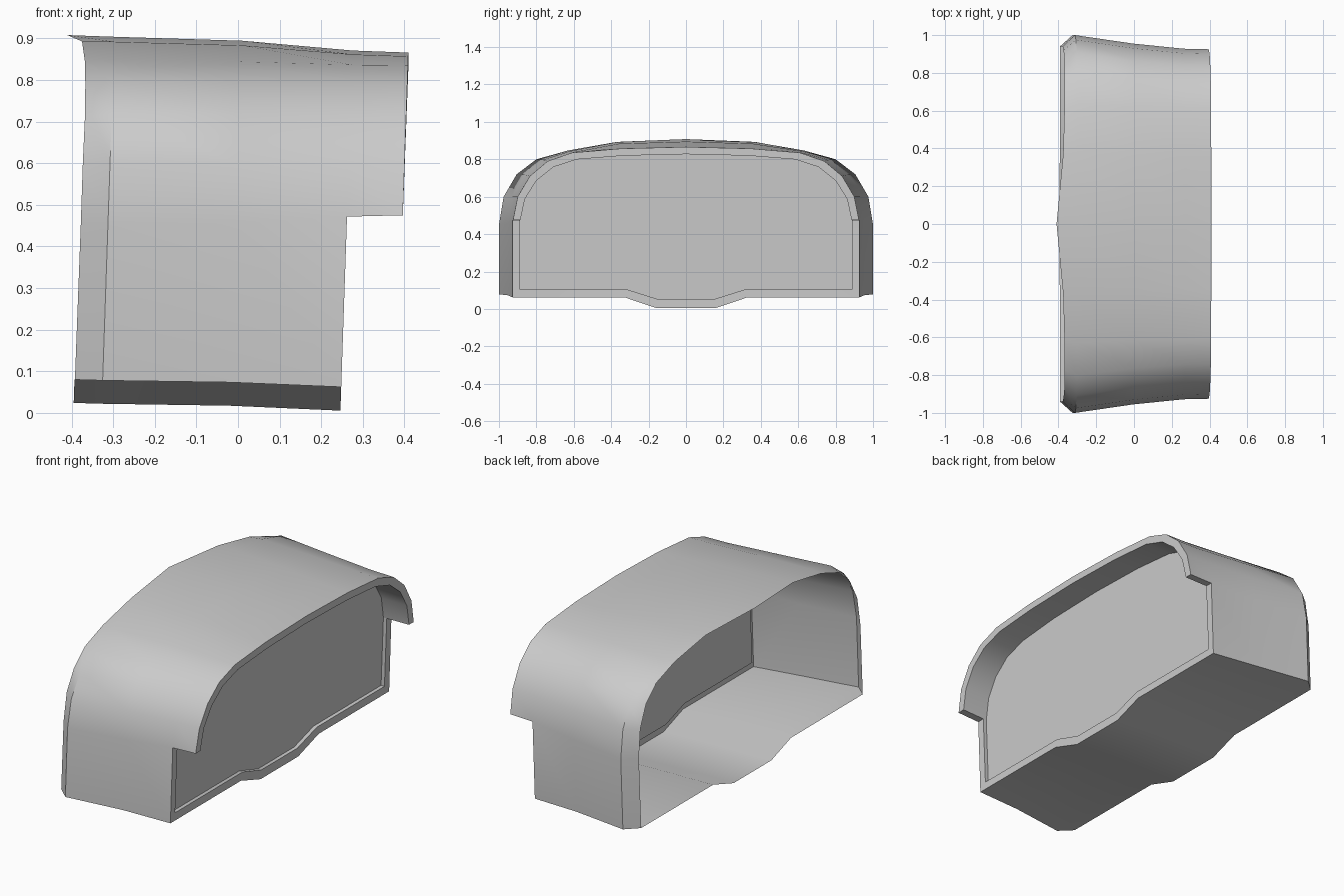
import bpy, bmesh, math

if "Cube" in bpy.data.objects:
    bpy.data.objects.remove(bpy.data.objects["Cube"])

mat = bpy.data.materials.new("light grey")
mat.use_nodes = True
GREY = (0.6, 0.6, 0.6, 1)
mat.diffuse_color = GREY
mat.node_tree.nodes["Principled BSDF"].inputs["Base Color"].default_value = GREY

# Half profiles (y, z) from the floor notch, up the side, to the crown
FRONT = [(.16, .003), (.33, .06), (.925, .06), (.925, .475), (.9, .6),
         (.835, .71), (.74, .79), (.61, .835), (.35, .857), (0, .866)]
WIDE = [(.16, .022), (.33, .078), (1, .078), (1, .45), (.975, .6),
        (.905, .72), (.8, .8), (.63, .847), (.37, .892), (0, .904)]
BACK = [(.16, .024), (.33, .08), (.94, .08), (.94, .45), (.92, .6),
        (.865, .71), (.775, .79), (.62, .845), (.37, .893), (0, .908)]
BACK_X = [-.395, -.393, -.392, -.378, -.373, -.368, -.367, -.368, -.375, -.41]
SIDE = 3                       # profile point where the visor ends
LEAN = .034                    # forward lean of every section


def ring(half):
    """Mirror a half section of (x, y, z) points into a closed loop."""
    return half + [(x, -y, z) for x, y, z in reversed(half[:-1])]


def section(x, ty, tz):
    """Blend the wide and front profiles in width and height at depth x."""
    half = []
    for (wy, wz), (fy, fz) in zip(WIDE, FRONT):
        z = wz + (fz - wz) * tz
        half.append((x + LEAN * z, wy + (fy - wy) * ty, z))
    return ring(half)


def inset(loop, dx=0):
    """Shrink a loop toward the middle of the face by the rim width."""
    return [(x + dx, y * .957, .48 + (z - .48) * .9) for x, y, z in loop]


N = len(ring([(0, 0, 0)] * len(FRONT)))
ALL = range(N)
UPPER = range(SIDE, N - 1 - SIDE)
LOWER = [i for i in ALL if i not in UPPER]


def strip(a, b, segments):
    """Quads between two matching loops."""
    return [[a[i], a[(i + 1) % N], b[(i + 1) % N], b[i]] for i in segments]


def build(name, polygons):
    bm = bmesh.new()
    for poly in polygons:
        bm.faces.new([bm.verts.new(p) for p in poly])
    bmesh.ops.remove_doubles(bm, verts=bm.verts, dist=.0005)
    mesh = bpy.data.meshes.new(name)
    bm.to_mesh(mesh)
    bm.free()
    mesh.materials.append(mat)
    obj = bpy.data.objects.new(name, mesh)
    bpy.context.collection.objects.link(obj)
    bpy.ops.object.select_all(action='DESELECT')
    obj.select_set(True)
    bpy.context.view_layer.objects.active = obj
    bpy.ops.object.shade_smooth_by_angle(angle=math.radians(34))
    return obj


back = ring([(x, y, z) for x, (y, z) in zip(BACK_X, BACK)])
crease = section(-.328, 0, 0)
middle = section(-.02, .6, .25)
face = section(.246, .96, .87)
visor = section(.38, 1, 1)
face_in, visor_in = inset(face), inset(visor)
panel = inset(face, -.02)

# Outer shell with turned-in rear flange and overhanging visor
build("hood_shell", strip(back, crease, ALL) + strip(crease, middle, ALL)
      + strip(middle, face, ALL) + strip(face, visor, UPPER))

# Rim around the face, visor edge and visor lining
end = N - 1 - SIDE
build("front_rim", strip(face, face_in, LOWER) + strip(face_in, panel, LOWER)
      + strip(visor, visor_in, UPPER) + strip(visor_in, panel, UPPER)
      + [[face[SIDE], visor[SIDE], visor_in[SIDE], face_in[SIDE]],
         [face_in[end], visor_in[end], visor[end], face[end]],
         [face_in[SIDE], visor_in[SIDE], panel[SIDE]],
         [panel[end], visor_in[end], face_in[end]]])

# Recessed flat face
build("face_panel", [panel])
